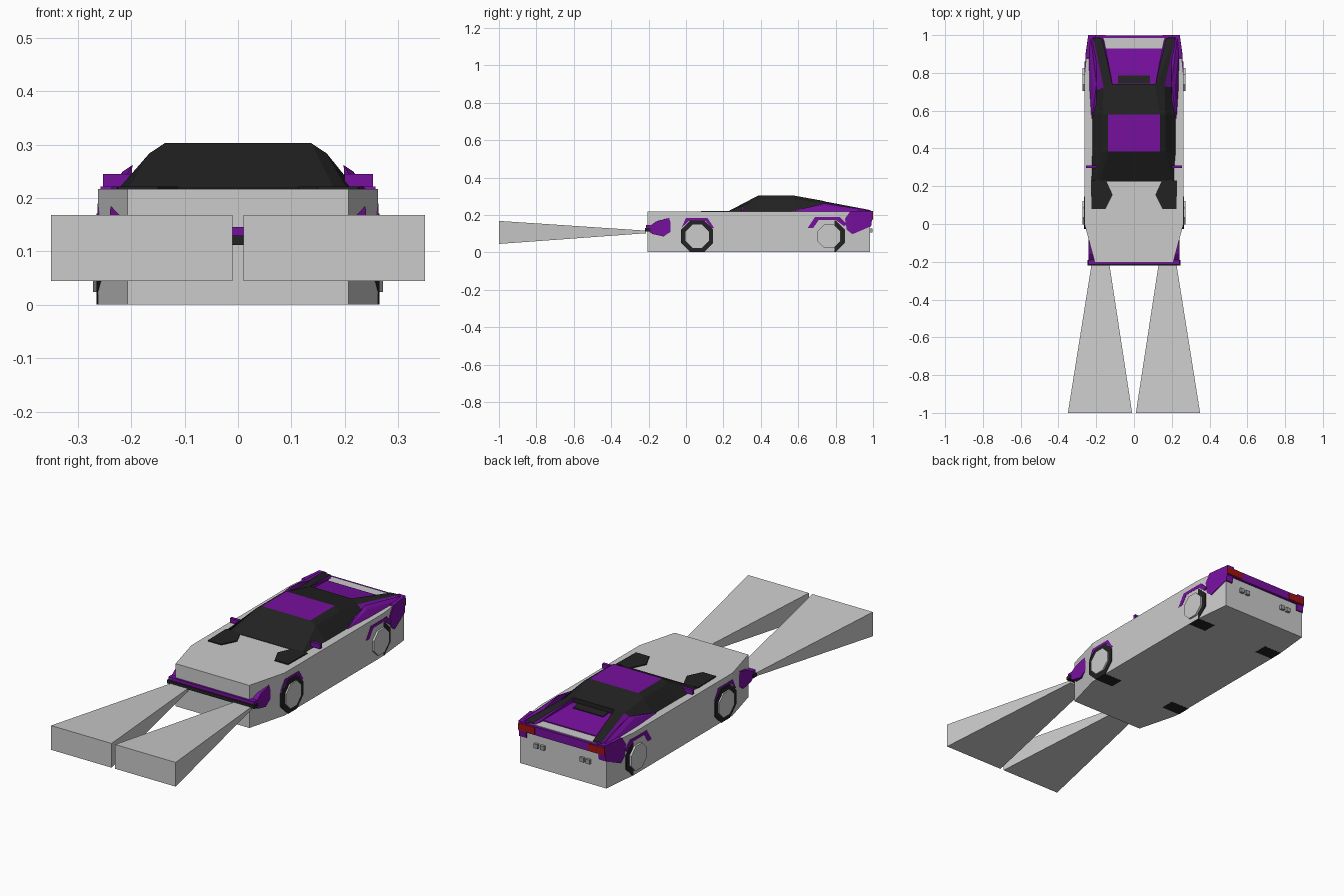
import bpy, bmesh, math
from mathutils import Vector

if "Cube" in bpy.data.objects:
    bpy.data.objects.remove(bpy.data.objects["Cube"])


def material(name, r, g, b):
    m = bpy.data.materials.new(name)
    m.diffuse_color = (r, g, b, 1)
    m.use_nodes = True
    m.node_tree.nodes["Principled BSDF"].inputs["Base Color"].default_value = m.diffuse_color
    return m


GREY = material("light_grey", .60, .60, .60)
PURPLE = material("purple", .18, .005, .34)
BLACK = material("black", .016, .016, .016)
RED = material("red", .36, .006, .004)
STEEL = material("steel", .35, .35, .36)


def finish(name, bm, mats, rule=None):
    bmesh.ops.recalc_face_normals(bm, faces=bm.faces[:])
    bm.normal_update()
    if rule:
        for f in bm.faces:
            f.material_index = rule(f)
    me = bpy.data.meshes.new(name)
    bm.to_mesh(me)
    bm.free()
    for m in mats:
        me.materials.append(m)
    ob = bpy.data.objects.new(name, me)
    bpy.context.collection.objects.link(ob)
    return ob


def hull(name, pts, mats, rule=None):
    bm = bmesh.new()
    for p in pts:
        bm.verts.new(p)
    bmesh.ops.convex_hull(bm, input=bm.verts[:])
    bmesh.ops.dissolve_limit(bm, angle_limit=.01, verts=bm.verts[:], edges=bm.edges[:])
    return finish(name, bm, mats, rule)


def box(name, x, y, z, mat):
    return hull(name, [(a, b, c) for a in x for b in y for c in z], [mat])


def prism(name, outline, x0, x1, mat):
    """Outline in (y, z), extruded along x."""
    bm = bmesh.new()
    f = bm.faces.new([bm.verts.new((x0, y, z)) for y, z in outline])
    new = bmesh.ops.extrude_face_region(bm, geom=[f])["geom"]
    bmesh.ops.translate(bm, vec=Vector((x1 - x0, 0, 0)),
                        verts=[v for v in new if isinstance(v, bmesh.types.BMVert)])
    return finish(name, bm, [mat])


def octagon(cy, cz, r):
    return [(cy + r * math.cos(math.radians(22.5 + 45 * i)),
             cz + r * math.sin(math.radians(22.5 + 45 * i))) for i in range(8)]


# big plain block around the lower body, tapered at nose and tail
plan = [(.207, -.205), (.262, 0), (.262, .79), (.242, .985)]
hull("lower_block", [(s * x, y, z) for x, y in plan for s in (-1, 1) for z in (.001, .217)], [GREY])

# cabin: cross-sections (y, base half width, shoulder x, z, top x, z)
sections = [(.225, .226, .205, .218, .18, .219),
            (.385, .222, .166, .284, .137, .303),
            (.58, .222, .166, .284, .137, .303),
            (.74, .215, .160, .260, .11, .274)]
bm = bmesh.new()
rings = []
for y, b, mx, mz, tx, tz in sections:
    half = [(b, .215), (mx, mz), (tx, tz)]
    ring = [(-x, z) for x, z in half] + half[::-1]
    rings.append([bm.verts.new((x, y, z)) for x, z in ring])
for a, b in zip(rings, rings[1:]):
    for i in range(6):
        j = (i + 1) % 6
        bm.faces.new((a[i], a[j], b[j], b[i]))
bm.faces.new(rings[0])
bm.faces.new(rings[-1])
finish("cabin", bm, [BLACK, PURPLE],
       lambda f: int(f.normal.z > .95 and .4 < f.calc_center_median().y < .58))

# engine deck and its dark slot
hull("engine_deck", [(s * x, y, z) for s in (-1, 1) for x, y, z in
                     [(.12, .735, .25), (.165, .93, .222), (.165, .93, .212), (.12, .735, .212)]],
     [PURPLE])
hull("deck_slot", [(s * .085, y, z) for s in (-1, 1) for y, z in
                   [(.745, .250), (.785, .2445), (.745, .255), (.785, .2485)]], [BLACK])

# nose bumper
box("front_bumper", (-.24, .24), (-.215, -.19), (.13, .146), PURPLE)
box("front_lip", (-.245, .245), (-.219, -.19), (.112, .13), BLACK)

# tail panel
box("tail_panel", (-.242, .242), (.97, .998), (.172, .214), PURPLE)

for s, side in ((1, "right"), (-1, "left")):
    def S(pts):
        return [(s * x, y, z) for x, y, z in pts]

    # light beams
    hull("light_beam_" + side, S(
        [(x, -.215, z) for x in (.13, .225) for z in (.102, .116)] +
        [(x, -1, z) for x in (.01, .35) for z in (.045, .168)]), [GREY])

    # rear buttress, dark on top and purple outside
    hull("buttress_" + side, S([
        (.11, .72, .276), (.16, .72, .262), (.215, .70, .217), (.225, .99, .215),
        (.215, .985, .226), (.17, .985, .224), (.16, .98, .214), (.12, .73, .215)]),
        [PURPLE, BLACK], lambda f: int(f.normal.z > .8))

    # rear shoulder above the block
    hull("rear_shoulder_" + side, S([
        (.225, .55, .216), (.236, .72, .216), (.216, .72, .250), (.198, .74, .262),
        (.24, .96, .216), (.228, .98, .224), (.20, .96, .212), (.20, .56, .212)]), [PURPLE])

    # corner fenders
    nose = [(-.215, .125), (-.16, .165), (-.11, .178), (-.05, .13), (-.12, .085), (-.18, .098)]
    hull("front_fender_" + side,
         S([(x, y, z) for y, z in nose for x in (.19, .24)] + [(.237, -.08, .187)]), [PURPLE])
    tail = [(.85, .18), (.88, .222), (1, .222), (.99, .14), (.89, .097), (.86, .12)]
    hull("rear_fender_" + side,
         S([(.258 - max(0, y - .9) * .16 - k, y, z) for y, z in tail for k in (0, .04)]), [PURPLE])

    # wheel arch trims
    for nm, arch in (("front", [(-.025, .13), (.0, .184), (.115, .184), (.15, .13),
                                (.135, .13), (.105, .168), (.015, .168)]),
                     ("rear", [(.65, .13), (.69, .19), (.82, .19), (.86, .15),
                               (.845, .14), (.80, .174), (.71, .174), (.68, .13)])):
        prism(nm + "_arch_" + side, arch, s * .25, s * .2632, PURPLE)

    # wheels: dark tyre and pale hub
    for nm, cy, x in (("front", .06, .265), ("rear", .765, .2615)):
        prism(nm + "_tyre_" + side, octagon(cy, .086, .0925), s * .16, s * x, BLACK)
        prism(nm + "_hub_" + side, octagon(cy, .086, .067), s * .2, s * .272, GREY)

    # hood panels
    hull("hood_panel_" + side, S([(x, y, z) for z in (.214, .222) for x, y in
                                  [(.15, .08), (.225, .08), (.228, .23), (.15, .235),
                                   (.113, .155)]]), [BLACK])
    box("mirror_" + side, (s * .20, s * .253), (.296, .311), (.222, .245), PURPLE)
    box("tail_light_" + side, (s * .15, s * .243), (.99, 1.0), (.176, .210), RED)

    # twin exhausts
    for x in (.10, .135):
        prism("exhaust_" + side, [(.96, .105), (.998, .105), (.998, .127), (.96, .127)],
              s * x, s * (x + .022), STEEL)
